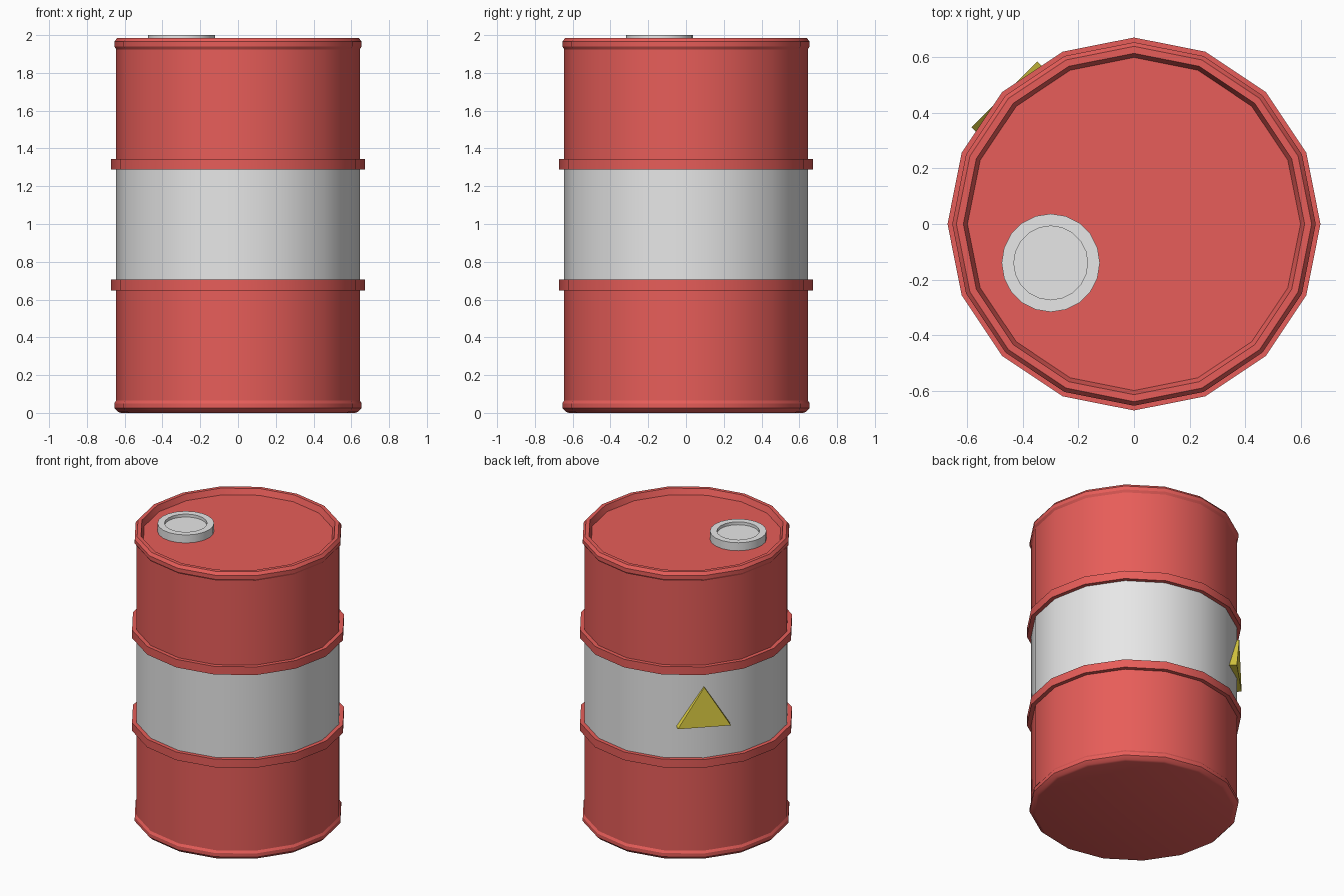
import bpy, bmesh, math
from mathutils import Matrix

if "Cube" in bpy.data.objects:
    bpy.data.objects.remove(bpy.data.objects["Cube"])


def material(name, rgb):
    m = bpy.data.materials.new(name)
    m.use_nodes = True
    m.diffuse_color = (*rgb, 1)
    m.node_tree.nodes["Principled BSDF"].inputs["Base Color"].default_value = (*rgb, 1)
    return m


red = material("red paint", (0.8, 0.11, 0.1))
grey = material("light grey", (0.8, 0.8, 0.8))
yellow = material("warning yellow", (0.8, 0.68, 0.06))


def finish(name, bm, mats):
    bmesh.ops.recalc_face_normals(bm, faces=bm.faces)
    mesh = bpy.data.meshes.new(name)
    bm.to_mesh(mesh)
    bm.free()
    ob = bpy.data.objects.new(name, mesh)
    bpy.context.collection.objects.link(ob)
    for m in mats:
        mesh.materials.append(m)
    bpy.ops.object.select_all(action="DESELECT")
    ob.select_set(True)
    bpy.context.view_layer.objects.active = ob
    bpy.ops.object.shade_smooth_by_angle(angle=math.radians(30))
    return ob


def lathe(name, profile, sides, mats, closed=False, centre=(0, 0)):
    """Turn (radius, z) points around a vertical axis; open ends get caps."""
    bm = bmesh.new()
    rings = []
    for r, z in profile:
        angles = [2 * math.pi * i / sides for i in range(sides)]
        rings.append([bm.verts.new((centre[0] + r * math.cos(a),
                                    centre[1] + r * math.sin(a), z)) for a in angles])
    pairs = list(zip(rings, rings[1:]))
    if closed:
        pairs.append((rings[-1], rings[0]))
    else:
        bm.faces.new(rings[0])
        bm.faces.new(rings[-1])
    for a, b in pairs:
        for i in range(sides):
            j = (i + 1) % sides
            bm.faces.new((a[i], a[j], b[j], b[i]))
    return finish(name, bm, mats)


# Drum shell with rolled rims and a sunken lid; the middle band is grey
shell = lathe("drum_shell", [
    (0.62, 0.0), (0.635, 0.005), (0.655, 0.025), (0.655, 0.05), (0.645, 0.065),
    (0.645, 0.68), (0.645, 1.315),
    (0.645, 1.925), (0.655, 1.94), (0.655, 1.965), (0.64, 1.985),
    (0.615, 1.985), (0.6, 1.945)], 16, [red, grey])
for face in shell.data.polygons:
    if 0.9 < face.center.z < 1.1:
        face.material_index = 1

# Two raised hoops
for name, z in (("lower_hoop", 0.677), ("upper_hoop", 1.316)):
    lathe(name, [(0.63, z - 0.028), (0.672, z - 0.028),
                 (0.672, z + 0.028), (0.63, z + 0.028)], 16, [red], closed=True)

# Filler cap with a recessed centre
lathe("filler_cap", [(0.177, 1.93), (0.177, 2.0), (0.133, 2.0), (0.133, 1.98)],
      20, [grey], centre=(-0.3, -0.14))

# Triangular warning plate, upright and facing the back right corner
bm = bmesh.new()
corners = [(-0.168, 0.922), (0.168, 0.922), (0, 1.197)]
front = bm.faces.new([bm.verts.new((0.66, y, z)) for y, z in corners])
back = bmesh.ops.extrude_face_region(bm, geom=[front])["geom"]
bmesh.ops.translate(bm, vec=(-0.06, 0, 0),
                    verts=[v for v in back if isinstance(v, bmesh.types.BMVert)])
bm.transform(Matrix.Rotation(math.radians(135), 4, "Z"))
finish("warning_plate", bm, [yellow])
